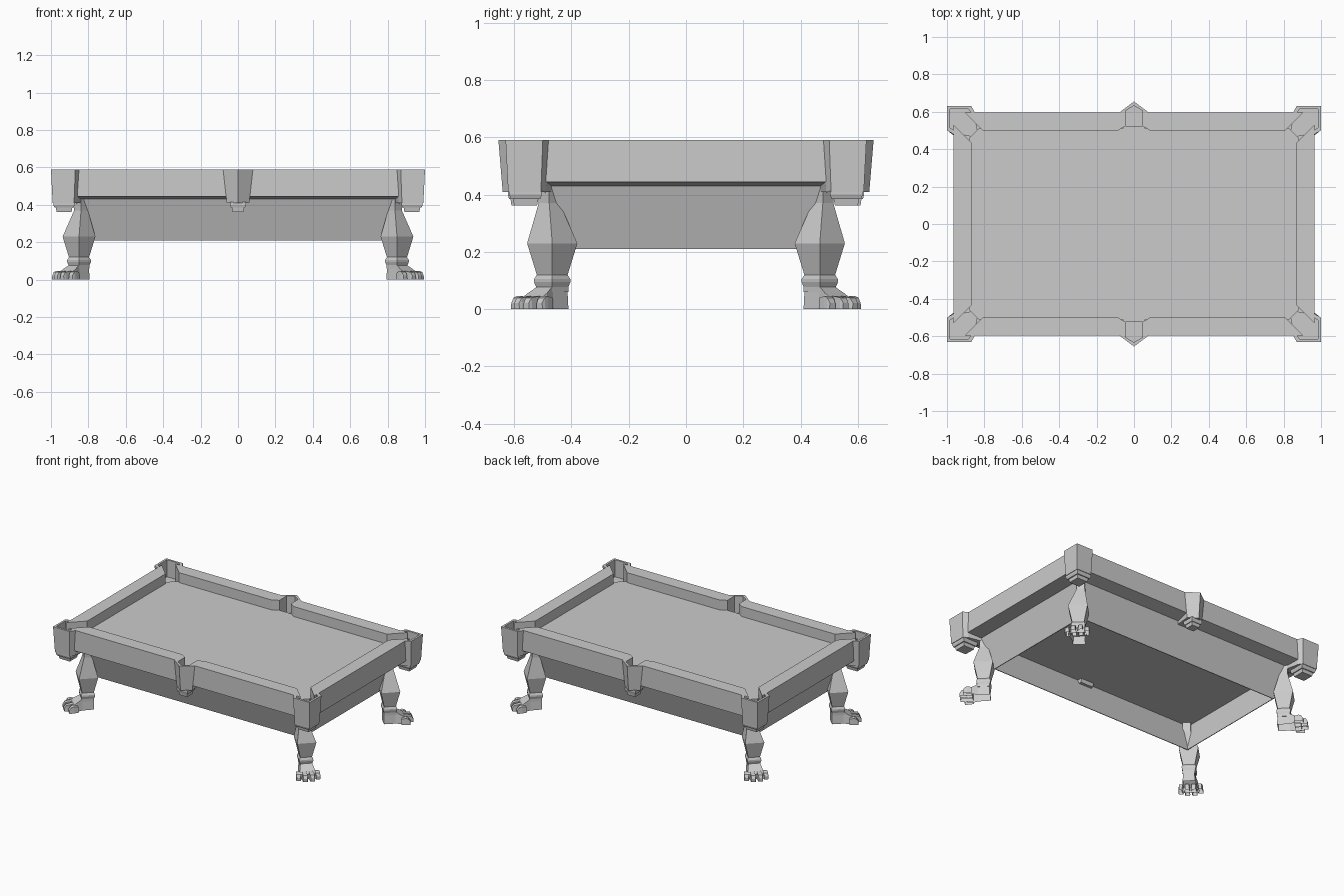
import bpy, bmesh, math
from mathutils import Vector, Matrix

if "Cube" in bpy.data.objects:
    bpy.data.objects.remove(bpy.data.objects["Cube"])

grey = bpy.data.materials.new("plain grey")
grey.use_nodes = True
COLOUR = (0.6, 0.6, 0.6, 1)
grey.diffuse_color = COLOUR
grey.node_tree.nodes["Principled BSDF"].inputs["Base Color"].default_value = COLOUR

TOP, BLOCK_BOTTOM, POCKET_FLOOR = 0.59, 0.41, 0.47


def loft(name, sections, mirror="", ring=False, matrix=Matrix(), open_base=False):
    """Skin a stack of equal-sized loops; cap it, or join last to first."""
    bm = bmesh.new()
    loops = [[bm.verts.new(matrix @ Vector(p)) for p in s] for s in sections]
    pairs = list(zip(loops, loops[1:]))
    if ring:
        pairs.append((loops[-1], loops[0]))
    else:
        bm.faces.new(loops[0][::-1])
        bm.faces.new(loops[-1])
    n = len(loops[0])
    for a, b in pairs:
        for i in range(n):
            j = (i + 1) % n
            bm.faces.new((a[i], a[j], b[j], b[i]))
    bmesh.ops.recalc_face_normals(bm, faces=bm.faces)
    if open_base:
        ground = [f for f in bm.faces if all(v.co.z < 0.001 for v in f.verts)]
        bmesh.ops.delete(bm, geom=ground, context="FACES")
    mesh = bpy.data.meshes.new(name)
    bm.to_mesh(mesh)
    bm.free()
    mesh.materials.append(grey)
    obj = bpy.data.objects.new(name, mesh)
    bpy.context.collection.objects.link(obj)
    if mirror:
        mod = obj.modifiers.new("Mirror", "MIRROR")
        mod.use_axis = ("x" in mirror, "y" in mirror, False)
        mod.use_mirror_merge = False


def prism(name, outline, z0, z1, mirror="", centre=(0, 0), taper=0, inner=()):
    """Extrude an outline, narrowing about a centre; inner points stay upright."""
    def section(z):
        f = 1 - taper * (TOP - z) / (TOP - BLOCK_BOTTOM)
        cx, cy = centre
        return ([(cx + (x - cx) * f, cy + (y - cy) * f, z) for x, y in outline]
                + [(x, y, z) for x, y in inner])
    loft(name, [section(z0), section(z1)], mirror)


def rect(hx, hy, z, cx=0, cy=0):
    return [(cx + sx * hx, cy + sy * hy, z)
            for sx, sy in ((-1, -1), (1, -1), (1, 1), (-1, 1))]


# Rails, with angled mouths at the pockets
prism("long_rails", [(0.045, 0.595), (0.045, 0.525), (0.085, 0.5), (0.81, 0.5),
                     (0.905, 0.595)], 0.445, TOP, "xy")
prism("end_rails", [(0.965, -0.53), (0.965, 0.53), (0.87, 0.435), (0.87, -0.435)],
      0.445, TOP, "x")

# Playing bed with clipped corners
quarter = [(0.88, 0.46), (0.83, 0.51), (0.06, 0.51), (0.06, 0.525)]
back_edge = quarter + [(-x, y) for x, y in reversed(quarter)]
prism("bed", back_edge + [(-x, -y) for x, y in back_edge], 0.435, 0.52)

# Hollow sloping apron with a recessed lip under the rails
loft("apron", [rect(0.965, 0.595, 0.445), rect(0.87, 0.5, 0.43),
               rect(0.8, 0.425, 0.21), rect(0.795, 0.42, 0.21),
               rect(0.86, 0.49, 0.43), rect(0.86, 0.49, 0.445)], ring=True)

# Corner pockets: floor block and thin outer wall
corner = (0.925, 0.555)
outer = [(0.85, 0.595), (0.87, 0.63), (1, 0.63), (1, 0.5), (0.965, 0.48)]
prism("corner_pocket_bases", outer + [(0.82, 0.45)], BLOCK_BOTTOM, POCKET_FLOOR,
      "xy", corner, 0.12)
prism("corner_pocket_walls", outer, POCKET_FLOOR, TOP, "xy", corner, 0.12,
      [(0.96, 0.5), (0.985, 0.515), (0.985, 0.615), (0.885, 0.615), (0.87, 0.59)])

# Middle pockets: pointed outer wall and floor block
middle = (0, 0.595)
point = [(-0.08, 0.595), (0, 0.655), (0.08, 0.595)]
prism("middle_pocket_bases", point + [(0.065, 0.42), (-0.065, 0.42)],
      BLOCK_BOTTOM, POCKET_FLOOR, "y", middle, 0.25)
prism("middle_pocket_walls", point, POCKET_FLOOR, TOP, "y", middle, 0.25,
      [(0.045, 0.59), (0.045, 0.606), (0, 0.632), (-0.045, 0.606), (-0.045, 0.59)])

# Stepped drops below the pockets
for label, cx, cy, r, mirror in (("corner", 0.93, 0.56, 0.057, "xy"),
                                 ("middle", 0, 0.58, 0.042, "y")):
    steps = ((r, 0.415), (r, 0.4), (r * 0.9, 0.385), (r * 0.78, 0.385), (r * 0.7, 0.362))
    loft(label + "_pocket_drops", [rect(h, h, z, cx, cy) for h, z in steps], mirror)

# Diamond-section legs; local x points out along the diagonal
leg_frame = Matrix.Translation((0.85, 0.467, 0)) @ Matrix.Rotation(math.pi / 4, 4, "Z")
leg_profile = [(0.04, 0.06, 0), (0.04, 0.078, 0), (0.045, 0.095, 0), (0.045, 0.105, 0),
               (0.038, 0.12, 0), (0.062, 0.23, 0), (0.026, 0.37, 0.015),
               (0.026, 0.45, 0.015)]
loft("legs", [rect(r, r, z, 0, lean) for r, z, lean in leg_profile], "xy",
     matrix=leg_frame)


def across(u, half, top):
    return [(u, -half, 0), (u, half, 0), (u, half * 0.85, top), (u, -half * 0.85, top)]


# Paw feet with four toes each
loft("feet", [across(-0.04, 0.04, 0.08), across(0.035, 0.043, 0.08),
              across(0.075, 0.056, 0.055), across(0.11, 0.056, 0.035)],
     "xy", matrix=leg_frame, open_base=True)
for i, v in enumerate((-0.051, -0.018, 0.018, 0.051)):
    reach = 0.152 if abs(v) < 0.03 else 0.128
    toe = leg_frame @ Matrix.Translation((0, v, 0)) @ Matrix.Rotation(v * 2, 4, "Z")
    loft(f"toes_{i + 1}", [across(0.07, 0.014, 0.04), across(0.1, 0.017, 0.046),
                           across(reach - 0.012, 0.017, 0.04), across(reach, 0.014, 0.022)],
         "xy", matrix=toe, open_base=True)
